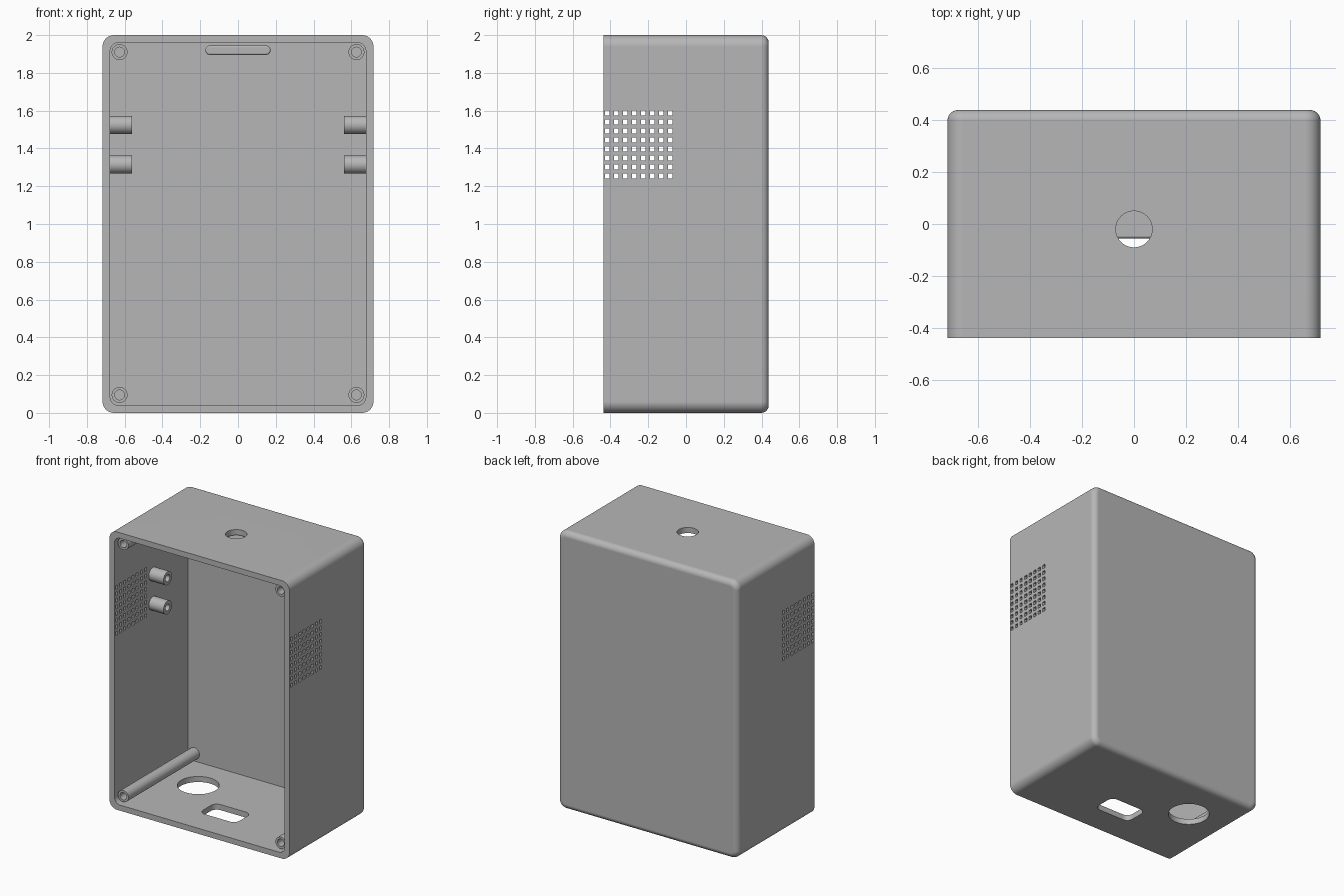
import bpy, bmesh, math

if "Cube" in bpy.data.objects:
    bpy.data.objects.remove(bpy.data.objects["Cube"], do_unlink=True)

grey = bpy.data.materials.new("plain grey")
grey.use_nodes = True
COLOUR = (0.47, 0.47, 0.47, 1)
grey.diffuse_color = COLOUR
grey.node_tree.nodes["Principled BSDF"].inputs["Base Color"].default_value = COLOUR

# Half sizes and wall thickness of the case
HX, HY, H, WALL = 0.717, 0.438, 2.0, 0.04
MID = H / 2


def place(axis, u, v, t):
    return {"x": (t, u, v), "y": (u, t, v), "z": (u, v, t)}[axis]


def make_object(name, bm):
    bmesh.ops.recalc_face_normals(bm, faces=bm.faces)
    mesh = bpy.data.meshes.new(name)
    bm.to_mesh(mesh)
    bm.free()
    mesh.materials.append(grey)
    obj = bpy.data.objects.new(name, mesh)
    bpy.context.collection.objects.link(obj)
    return obj


def prism(name, axis, centre, hu, hv, r, start, end, steps=8, round_end=0):
    """Rounded rectangle (a circle when hu = hv = r) pulled along an axis."""
    bm = bmesh.new()
    outline = []
    for q, (su, sv) in enumerate(((1, 1), (-1, 1), (-1, -1), (1, -1))):
        for i in range(steps + 1):
            a = (q + i / steps) * math.pi / 2
            outline.append((centre[0] + su * (hu - r) + r * math.cos(a),
                            centre[1] + sv * (hv - r) + r * math.sin(a)))
    face = bm.faces.new([bm.verts.new(place(axis, u, v, start)) for u, v in outline])
    new = bmesh.ops.extrude_face_region(bm, geom=[face])["geom"]
    moved = [g for g in new if isinstance(g, bmesh.types.BMVert)]
    bmesh.ops.translate(bm, verts=moved, vec=place(axis, 0, 0, end - start))
    bmesh.ops.remove_doubles(bm, verts=bm.verts, dist=0.0001)
    if round_end:
        k = "xyz".index(axis)
        rim = [e for e in bm.edges if all(abs(v.co[k] - end) < 1e-4 for v in e.verts)]
        bmesh.ops.bevel(bm, geom=rim, offset=round_end, segments=6,
                        profile=0.5, affect="EDGES")
    return make_object(name, bm)


def cylinder(name, axis, centre, r, start, end, **options):
    return prism(name, axis, centre, r, r, r, start, end, **options)


def cut(obj, cutter):
    cutter.hide_render = True
    mod = obj.modifiers.new("cut", "BOOLEAN")
    mod.operation, mod.solver, mod.object = "DIFFERENCE", "EXACT", cutter
    bpy.context.view_layer.objects.active = obj
    bpy.ops.object.modifier_apply(modifier=mod.name)
    bpy.data.objects.remove(cutter, do_unlink=True)


def finish(obj):
    bpy.ops.object.select_all(action="DESELECT")
    obj.select_set(True)
    bpy.context.view_layer.objects.active = obj
    bpy.ops.object.shade_smooth_by_angle(angle=math.radians(35))
    mod = obj.modifiers.new("even shading", "WEIGHTED_NORMAL")
    mod.keep_sharp = True


# Open-fronted case with rounded back edges
case = prism("case", "y", (0, MID), HX, MID, 0.06, -HY, HY, round_end=0.04)
cut(case, prism("cavity", "y", (0, MID), HX - WALL, MID - WALL, 0.045,
                -HY - 0.1, HY - WALL))

# Cable hole in the top, round hole and rounded port in the floor
cut(case, cylinder("top_hole", "z", (0, -0.02), 0.07, H - 0.1, H + 0.1))
cut(case, cylinder("floor_hole", "z", (-0.39, 0.105), 0.137, -0.1, 0.1, steps=12))
cut(case, prism("floor_port", "z", (0, -0.145), 0.145, 0.09, 0.045, -0.1, 0.1))

# Grid of square vents through both sides
bm = bmesh.new()
for col in range(8):
    for row in range(8):
        box = bmesh.ops.create_cube(bm, size=1)["verts"]
        bmesh.ops.scale(bm, verts=box, vec=(2, 0.024, 0.026))
        bmesh.ops.translate(bm, verts=box,
                            vec=(0, -0.417 + col * 0.0475, 1.255 + row * 0.0475))
cut(case, make_object("vents", bm))
finish(case)

# Hanging ledge under the top
finish(prism("ledge", "y", (0, 1.92), 0.173, 0.025, 0.025,
             HY - 0.02, -0.055, round_end=0.01))

for side, sx in (("left", 1), ("right", -1)):
    # Long screw posts in the corners
    for level, z in (("lower", 0.095), ("upper", 1.91)):
        post = cylinder(f"{side}_{level}_post", "y", (sx * 0.627, z), 0.042, -0.41, HY - 0.02)
        cut(post, cylinder("bore", "y", (sx * 0.627, z), 0.026, -0.5, -0.1))
        finish(post)
    # Short hollow pegs on the side walls
    for level, z in (("lower", 1.315), ("upper", 1.525)):
        peg = cylinder(f"{side}_{level}_peg", "x", (0, z), 0.048, sx * 0.69, sx * 0.56)
        cut(peg, cylinder("bore", "x", (0, z), 0.024, sx * 0.66, sx * 0.5))
        finish(peg)
